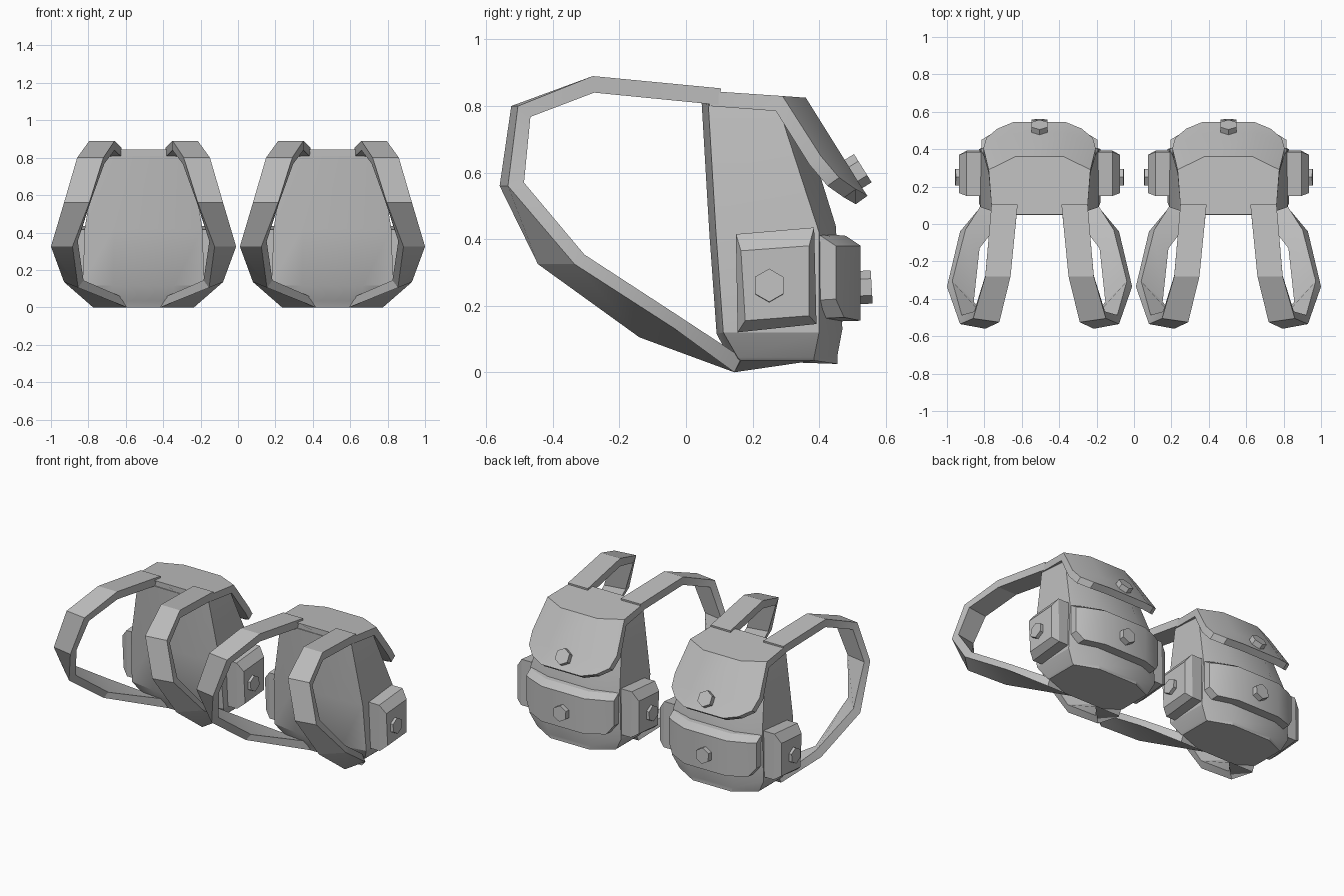
import bpy, bmesh, math
from mathutils import Vector

if "Cube" in bpy.data.objects:
    bpy.data.objects.remove(bpy.data.objects["Cube"])

grey = bpy.data.materials.new("grey canvas")
grey.diffuse_color = (0.52, 0.52, 0.52, 1)
grey.use_nodes = True
grey.node_tree.nodes["Principled BSDF"].inputs["Base Color"].default_value = grey.diffuse_color

BAG_X = (-0.505, 0.505)


def place(name, bm):
    """Put one copy of a part on each of the two bags."""
    bmesh.ops.recalc_face_normals(bm, faces=bm.faces)
    me = bpy.data.meshes.new(name)
    bm.to_mesh(me)
    bm.free()
    me.materials.append(grey)
    for i, x in enumerate(BAG_X):
        ob = bpy.data.objects.new(f"{name}_{i + 1}", me)
        ob.location.x = x
        bpy.context.collection.objects.link(ob)
    bpy.ops.object.select_all(action='DESELECT')
    ob.select_set(True)
    bpy.context.view_layer.objects.active = ob
    bpy.ops.object.shade_smooth_by_angle(angle=math.radians(25))


def loft(name, rings):
    """Skin a list of equal-length point rings and cap both ends."""
    bm = bmesh.new()
    vs = [[bm.verts.new(p) for p in r] for r in rings]
    n = len(rings[0])
    for a, b in zip(vs, vs[1:]):
        for i in range(n):
            j = (i + 1) % n
            bm.faces.new((a[i], a[j], b[j], b[i]))
    bm.faces.new(vs[0][::-1])
    bm.faces.new(vs[-1])
    place(name, bm)


def button(name, centre, axis, r=0.05, depth=0.05):
    """Hexagonal stud with a corner pointing up."""
    n = Vector(axis).normalized()
    side = n.cross(Vector((0, 0, 1))).normalized()
    up = side.cross(n)
    c = Vector(centre)
    loft(name, [[c + n * d + r * k * (side * math.sin(t) + up * math.cos(t))
                 for t in (i * math.pi / 3 for i in range(6))]
                for d, k in ((-depth / 2, 1), (depth / 2, 1))])


# Body: horizontal rings (half width, side z, centre z, front y, rear side y, rear centre y)
body = []
for w, zs, zf, zr, yf, ys, yc in (
        (0.275, 0.035, 0.0, 0.025, 0.145, 0.385, 0.455),
        (0.285, 0.045, 0.035, 0.05, 0.135, 0.385, 0.455),
        (0.325, 0.12, 0.115, 0.13, 0.092, 0.40, 0.47),
        (0.315, 0.42, 0.42, 0.44, 0.070, 0.40, 0.45),
        (0.25, 0.805, 0.81, 0.81, 0.047, 0.275, 0.335)):
    h = w * 0.5
    body.append([(-w, yf + 0.02, zs), (-h, yf, zf), (h, yf, zf), (w, yf + 0.02, zs),
                 (w, ys, zs), (h, yc, zr), (-h, yc, zr), (-w, ys, zs)])
loft("bag_body", body)

# Flap: strips across the bag, running from the front over the top and down the rear
flap = []
for w, h, yc, ys, zc, zs, dy, dz in (
        (0.255, 0.13, 0.05, 0.07, 0.845, 0.845, 0.0, -0.045),
        (0.272, 0.13, 0.36, 0.29, 0.825, 0.83, -0.02, -0.045),
        (0.300, 0.15, 0.485, 0.405, 0.625, 0.65, -0.035, -0.025),
        (0.285, 0.15, 0.525, 0.46, 0.56, 0.585, -0.035, -0.025),
        (0.225, 0.14, 0.545, 0.51, 0.53, 0.55, -0.035, -0.025)):
    top = [(-w, ys, zs), (-h, yc, zc), (h, yc, zc), (w, ys, zs)]
    flap.append(top + [(x, y + dy, z + dz) for x, y, z in reversed(top)])
loft("flap", flap)

# Rear pocket: upright profiles across the width, rounded at the bottom corners
pocket = []
for x, yo, zb in ((-0.31, 0.45, 0.22), (-0.27, 0.475, 0.165), (-0.15, 0.525, 0.155),
                  (0.15, 0.525, 0.155), (0.27, 0.475, 0.165), (0.31, 0.45, 0.22)):
    pocket.append([(x, 0.37, 0.42), (x, yo - 0.045, 0.41), (x, yo, 0.38),
                   (x, yo, zb), (x, 0.37, zb - 0.005)])
loft("rear_pocket", pocket)

# Straps: outer-face edge pairs (lateral, medial) thickened toward the loop centre
PATH = (((0.257, 0.105, 0.853), (0.117, 0.105, 0.853)),
        ((0.290, -0.28, 0.89), (0.155, -0.28, 0.89)),
        ((0.355, -0.505, 0.80), (0.215, -0.525, 0.80)),
        ((0.425, -0.535, 0.56), (0.290, -0.56, 0.56)),
        ((0.495, -0.335, 0.325), (0.380, -0.445, 0.325)),
        ((0.425, -0.04, 0.135), (0.350, -0.14, 0.105)),
        ((0.270, 0.145, 0.0), (0.090, 0.145, 0.0)))
mids = [(Vector(a) + Vector(b)) / 2 for a, b in PATH]
for s, label in ((-1, "left"), (1, "right")):
    rings = []
    for i, (a, b) in enumerate(PATH):
        a, b = Vector(a), Vector(b)
        tangent = mids[min(i + 1, 6)] - mids[max(i - 1, 0)]
        n = tangent.cross(b - a).normalized()
        if n.dot(Vector((0.28, -0.1, 0.5)) - mids[i]) < 0:
            n = -n
        n *= 0.05
        rings.append([Vector((s * p.x, p.y, p.z)) for p in (a, b, b + n, a + n)])
    loft(label + "_strap", rings)

    # Side pocket: slightly tilted box with a chamfered outer face
    base = [(0.15, 0.415), (0.385, 0.435), (0.392, 0.145), (0.155, 0.12)]
    face = [(0.165, 0.365), (0.37, 0.38), (0.37, 0.17), (0.178, 0.155)]
    loft(label + "_side_pocket", [[(s * x, y, z) for y, z in q]
                                  for x, q in ((0.28, base), (0.39, base), (0.43, face))])
    button(label + "_pocket_button", (s * 0.425, 0.25, 0.26), (s, 0, 0.05))

# Rear buttons
button("rear_pocket_button", (0, 0.533, 0.255), (0, 1, 0.06))
button("flap_button", (0, 0.51, 0.60), (0, 0.85, 0.53))
